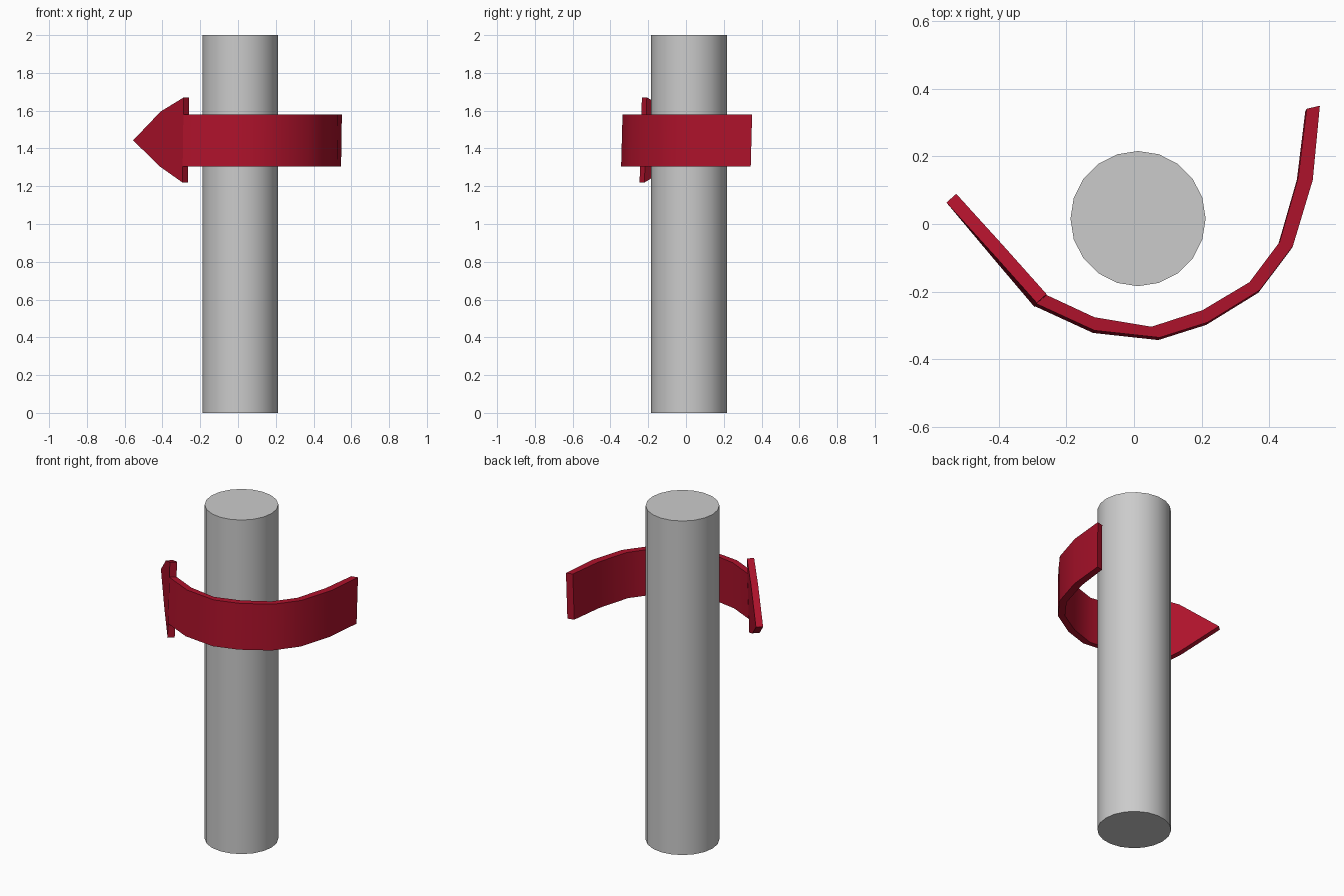
import bpy, bmesh, math
from mathutils import Vector

if "Cube" in bpy.data.objects:
    bpy.data.objects.remove(bpy.data.objects["Cube"])

MID = 1.443          # height of the arrow's centre line
LEAN = Vector((0.015, 0.027))   # slight lean of the arrow per unit height

red = bpy.data.materials.new("red")
red.diffuse_color = (0.42, 0.006, 0.024, 1)
red.use_nodes = True
red.node_tree.nodes["Principled BSDF"].inputs["Base Color"].default_value = red.diffuse_color


def lean(p, z):
    return (p[0] + LEAN.x * (z - 1.58), p[1] + LEAN.y * (z - 1.58), z)


def shell(name, front, back, quads):
    """Closed plate from matching front and back grids of points."""
    bm = bmesh.new()
    a = [bm.verts.new(p) for p in front]
    b = [bm.verts.new(p) for p in back]
    for f in quads:
        bm.faces.new([a[i] for i in f])
        bm.faces.new([b[i] for i in reversed(f)])
    # close the rim between both skins
    for e in [e for e in bm.edges if e.is_boundary and e.verts[0] in a]:
        i, j = a.index(e.verts[0]), a.index(e.verts[1])
        bm.faces.new((a[i], a[j], b[j], b[i]))
    bmesh.ops.recalc_face_normals(bm, faces=bm.faces)
    me = bpy.data.meshes.new(name)
    bm.to_mesh(me)
    bm.free()
    me.materials.append(red)
    ob = bpy.data.objects.new(name, me)
    bpy.context.collection.objects.link(ob)
    return ob


def smooth(ob):
    bpy.ops.object.select_all(action='DESELECT')
    ob.select_set(True)
    bpy.context.view_layer.objects.active = ob
    bpy.ops.object.shade_smooth_by_angle(angle=math.radians(35))


# Pole
bpy.ops.mesh.primitive_cylinder_add(vertices=20, radius=0.2, depth=2,
                                    location=(0.012, 0.016, 1))
pole = bpy.context.object
pole.name = "pole"
smooth(pole)

# Curved arrow band, outer and inner plan outlines from tail to head
outer = [(0.55, 0.35), (0.529, 0.13), (0.47, -0.066), (0.372, -0.196), (0.218, -0.291),
         (0.076, -0.336), (-0.117, -0.315), (-0.289, -0.236)]
inner = [(0.511, 0.341), (0.486, 0.138), (0.431, -0.053), (0.342, -0.172), (0.203, -0.255),
         (0.052, -0.304), (-0.117, -0.276), (-0.259, -0.210)]
rows = [[lean(p, z) for p in side for z in (1.305, 1.58)] for side in (outer, inner)]
band = shell("arrow_band", rows[0], rows[1],
             [(2 * i, 2 * i + 2, 2 * i + 3, 2 * i + 1) for i in range(len(outer) - 1)])
smooth(band)

# Flat arrow head with slightly bowed edges
base, tip = Vector(outer[-1]), Vector((-0.553, 0.067))
thick = Vector((0.029, 0.026))
profile = [(0, -0.223), (0.46, -0.138), (1, 0), (0.46, 0.152), (0, 0.227)]
plan = [(base.lerp(tip, t), MID + h) for t, h in profile]
head = shell("arrow_head", [lean(p, z) for p, z in plan],
             [lean(p + thick, z) for p, z in plan], [(0, 1, 2, 3, 4)])
